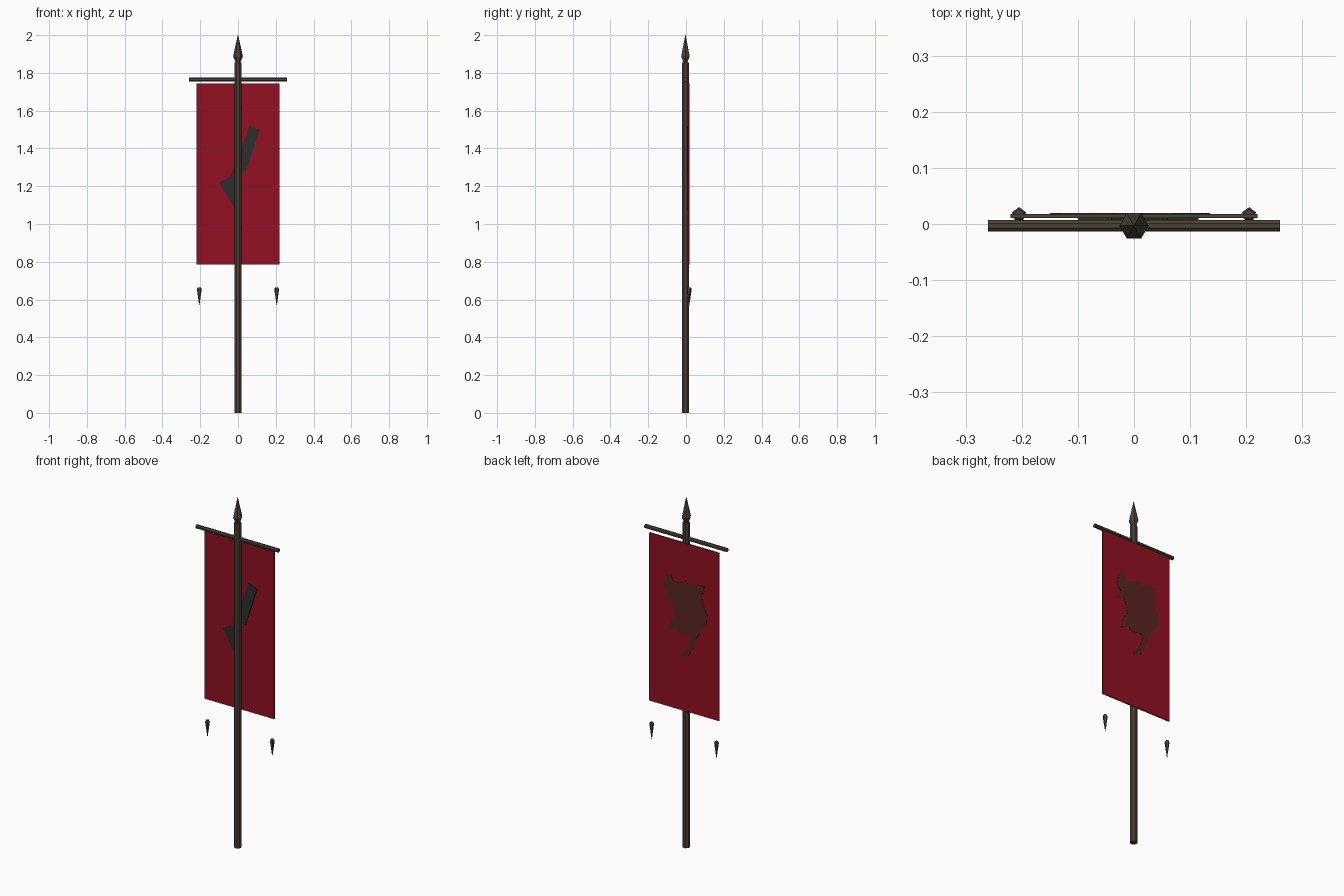
import bpy
import bmesh
import math
from mathutils import Matrix

cube = bpy.data.objects.get("Cube")
if cube:
    bpy.data.objects.remove(cube, do_unlink=True)

POLE_Y = -0.003


def make_material(name, rgb):
    mat = bpy.data.materials.new(name)
    mat.use_nodes = True
    colour = (*rgb, 1.0)
    mat.diffuse_color = colour
    mat.node_tree.nodes["Principled BSDF"].inputs["Base Color"].default_value = colour
    return mat


wood = make_material("dark wood", (0.07, 0.056, 0.04))
red = make_material("crimson cloth", (0.29, 0.005, 0.017))
grey = make_material("charcoal", (0.027, 0.027, 0.026))
maroon = make_material("faded maroon", (0.1, 0.02, 0.016))


def add_object(name, bm, *materials):
    bmesh.ops.recalc_face_normals(bm, faces=bm.faces)
    mesh = bpy.data.meshes.new(name)
    bm.to_mesh(mesh)
    bm.free()
    for mat in materials:
        mesh.materials.append(mat)
    obj = bpy.data.objects.new(name, mesh)
    bpy.context.collection.objects.link(obj)
    return obj


def lathe(name, profile, sides, place, mat, turn=0.0):
    """Faceted solid from (radius, height) rings, capped at both ends."""
    bm = bmesh.new()
    rings = []
    for radius, height in profile:
        ring = []
        for i in range(sides):
            a = turn + math.tau * i / sides
            ring.append(bm.verts.new((radius * math.cos(a), radius * math.sin(a), height)))
        rings.append(ring)
    for low, high in zip(rings, rings[1:]):
        for i in range(sides):
            j = (i + 1) % sides
            bm.faces.new((low[i], low[j], high[j], high[i]))
    bm.faces.new(rings[0])
    bm.faces.new(rings[-1])
    bm.transform(place)
    return add_object(name, bm, mat)


def plate(name, outline, y_front, y_back, mat):
    """Flat outline in x and z (hundredths), given thickness along y."""
    bm = bmesh.new()
    face = bm.faces.new([bm.verts.new((x / 100, y_front, z / 100)) for x, z in outline])
    result = bmesh.ops.extrude_face_region(bm, geom=[face], use_keep_orig=True)
    for item in result["geom"]:
        if isinstance(item, bmesh.types.BMVert):
            item.co.y = y_back
    return add_object(name, bm, mat)


# Pole, spearhead and crossbar
upright = Matrix.Translation((0, POLE_Y, 0))
pole = lathe("pole", [(0.02, 0), (0.02, 1.855)], 8, upright, wood, math.pi / 8)
lathe("spearhead", [(0.01, 1.85), (0.026, 1.888), (0.001, 2.0)], 6, upright, wood)
sideways = Matrix.Translation((0, POLE_Y, 1.765)) @ Matrix.Rotation(math.pi / 2, 4, "Y")
lathe("crossbar", [(0.011, -0.26), (0.011, 0.26)], 8, sideways, wood, math.pi / 8)

# Hanging cloth with a dark top edge
cloth = plate("banner_cloth", [(-22, 78.5), (22, 78.5), (22, 174.5), (-22, 174.5)],
              0.011, 0.018, red)
cloth.data.materials.append(wood)
for poly in cloth.data.polygons:
    if poly.normal.z > 0.9:
        poly.material_index = 1

# Weighted spikes below the lower corners
for side, label in ((-1, "right"), (1, "left")):
    spot = Matrix.Translation((side * 0.205, 0.017, 0))
    lathe(label + "_spike", [(0.001, 0.57), (0.013, 0.655), (0.009, 0.665)],
          5, spot, wood, 0.3)

# Angular emblem on the front
front_shape = [(6, 152), (11.5, 150), (4, 127.5), (1.5, 127.5), (1.5, 108),
               (-2, 108.5), (-10, 122), (-4, 125), (-2, 130)]
plate("front_emblem", front_shape, 0.007, 0.0115, grey)

# Beast silhouette on the back: head, back, tail, legs
beast = [(-12, 152), (-8.5, 155), (-7, 151), (-3, 151), (1, 153), (3.5, 151),
         (8, 153), (13, 153), (12, 150), (11.5, 144), (13, 140), (15, 136),
         (13.5, 130), (10, 126), (8, 122), (6, 116), (3, 111), (-1.5, 109),
         (-2, 111), (1.5, 114), (4, 119), (3.5, 123), (-3, 122), (-5, 124),
         (-10, 122), (-9, 127), (-6, 131), (-7, 136), (-8.5, 140),
         (-13.5, 138), (-10, 143), (-13, 146)]
plate("back_emblem", [(-x, z) for x, z in beast], 0.0175, 0.0195, maroon)
